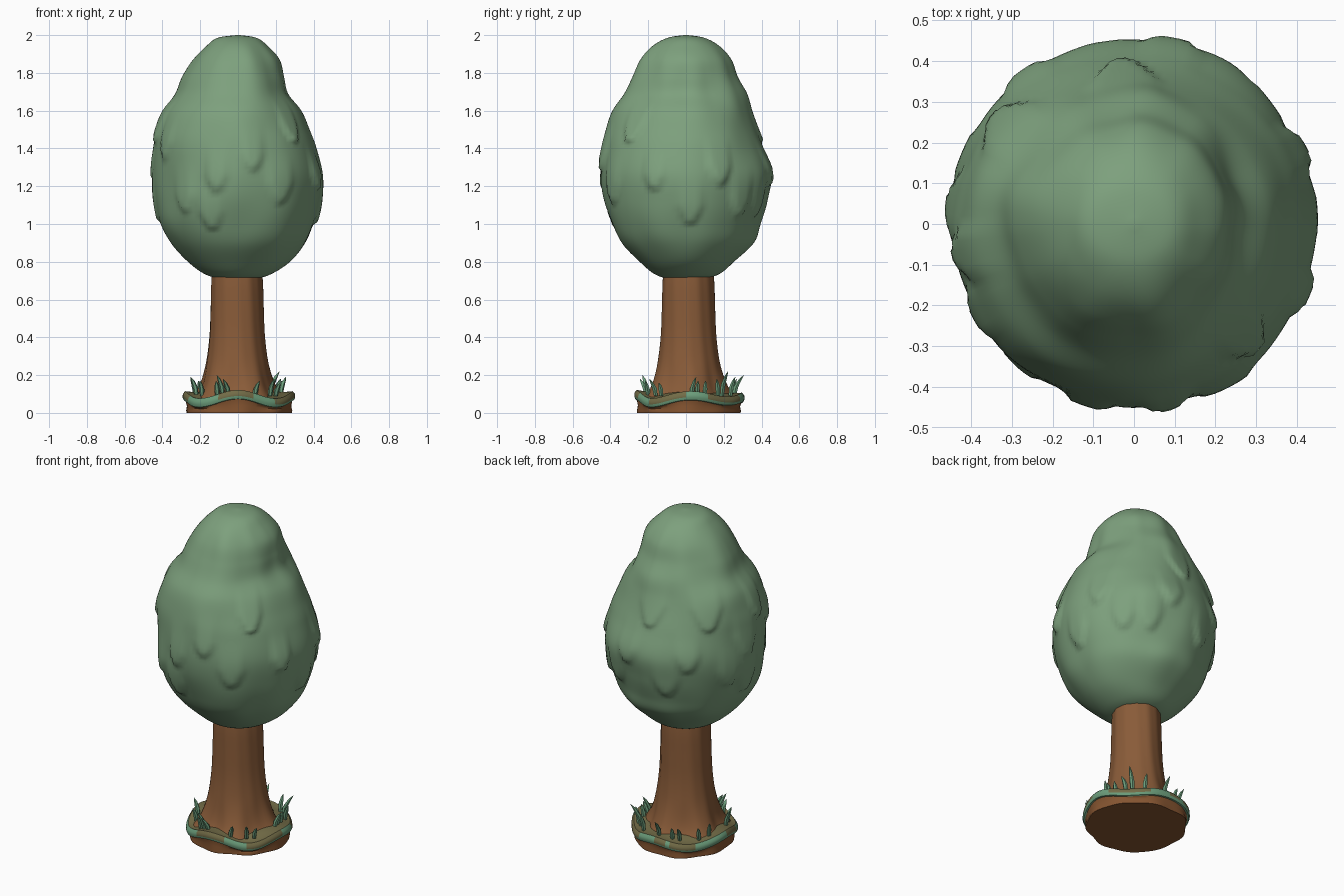
import bpy, bmesh, math, random
from mathutils import Vector, noise

if "Cube" in bpy.data.objects:
    bpy.data.objects.remove(bpy.data.objects["Cube"])

random.seed(4)


def material(name, color):
    m = bpy.data.materials.new(name)
    m.diffuse_color = (*color, 1)
    m.use_nodes = True
    m.node_tree.nodes["Principled BSDF"].inputs["Base Color"].default_value = m.diffuse_color
    return m


LEAF = material("leaf green", (0.205, 0.352, 0.205))
BARK = material("bark brown", (0.25, 0.105, 0.04))
DIRT = material("dirt brown", (0.235, 0.09, 0.03))
MOSS = material("olive ground", (0.17, 0.15, 0.063))
GRASS = material("grass green", (0.15, 0.34, 0.20))


def spline(rows, t):
    """Catmull-Rom through rows, t in 0..1."""
    n = len(rows) - 1
    i = min(int(t * n), n - 1)
    f = t * n - i
    p = [rows[max(0, min(n, i + k))] for k in (-1, 0, 1, 2)]
    return [0.5 * (2 * b + (c - a) * f + (2 * a - 5 * b + 4 * c - d) * f * f
                   + (3 * b - a - 3 * c + d) * f ** 3) for a, b, c, d in zip(*p)]


def loft(name, rings, mats, rule=None, angle=None):
    """Skin a list of equal rings, bottom to top, with closed ends."""
    bm = bmesh.new()
    loops = [[bm.verts.new(p) for p in ring] for ring in rings]
    n = len(loops[0])
    for k, (a, b) in enumerate(zip(loops, loops[1:])):
        for j in range(n):
            f = bm.faces.new((a[j], a[(j + 1) % n], b[(j + 1) % n], b[j]))
            f.material_index = rule(k, math.tau * j / n) if rule else 0
    bm.faces.new(loops[0][::-1])
    bm.faces.new(loops[-1]).material_index = len(mats) - 1
    me = bpy.data.meshes.new(name)
    bm.to_mesh(me)
    bm.free()
    ob = bpy.data.objects.new(name, me)
    bpy.context.collection.objects.link(ob)
    for m in mats:
        me.materials.append(m)
    for p in me.polygons:
        p.use_smooth = True
    if angle:
        me.set_sharp_from_angle(angle=math.radians(angle))
    return ob


def quadrant(a, left, right, front, back):
    """Blend four side radii around the axis."""
    c, s = math.cos(a), math.sin(a)
    return (right if c > 0 else left) * c * c + (back if s > 0 else front) * s * s


def smooth(x):
    x = max(0, min(1, x))
    return x * x * (3 - 2 * x)


# Crown: height, then radii to left, right, front, back
CROWN = [
    (0.710, .01, .01, .01, .01), (0.712, .10, .10, .10, .10),
    (0.737, .18, .18, .17, .18), (0.80, .265, .275, .245, .255),
    (0.90, .36, .36, .345, .36), (1.00, .42, .405, .40, .395),
    (1.12, .442, .437, .437, .433), (1.26, .45, .455, .452, .452),
    (1.40, .445, .42, .445, .41), (1.50, .43, .38, .425, .38),
    (1.60, .40, .335, .39, .35), (1.69, .335, .265, .33, .325),
    (1.78, .293, .243, .285, .275), (1.87, .235, .22, .24, .24),
    (1.94, .17, .16, .18, .18), (1.985, .11, .10, .10, .10),
    (2.0, .01, .01, .01, .01)]

# Drooping leaf clumps: azimuth, tip height, half width, length, thickness
D = math.radians
clumps = [(D(a), z, w, h, t) for a, z, w, h, t in [
    (-105, 1.16, .07, .32, .022), (-80, 1.27, .07, .30, .02),
    (-110, .96, .08, .28, .02), (-60, 1.10, .09, .3, .018),
    (-130, 1.05, .08, .3, .015), (-150, 1.33, .08, .3, .015),
    (-22, 1.17, .07, .28, .022), (3, .99, .08, .3, .02),
    (24, 1.20, .08, .3, .022), (-45, 1.42, .08, .28, .02),
    (42, 1.03, .08, .3, .018), (175, 1.0, .1, .4, .015)]]
for i in range(9):
    clumps.append((D(62 + i * 16), 1.05 + .17 * (i % 3) + random.uniform(-.04, .04),
                   random.uniform(.08, .11), random.uniform(.26, .34), .018))


def crown_radius(a, z, r):
    amp = smooth((z - .74) / .2) * smooth((2.0 - z) / .15)
    n = noise.noise(Vector((math.cos(a) * 2.0, math.sin(a) * 2.0, z * 3.5)))
    bump = 0
    for az, tip, w, h, t in clumps:
        v = z - tip
        if 0 < v < h:
            u = abs((a - az + math.pi) % math.tau - math.pi) * r
            half = w * min(1, v / (1.3 * w)) ** .6
            edge = smooth((1 - u / half) / .45) * smooth(v / .025)
            bump = max(bump, t * edge * (1 - smooth(v / h)))
    return r + amp * (n * .016 + bump - .003)


SEG, RINGS = 128, 110
rings = []
for k in range(RINGS + 1):
    z, *sides = spline(CROWN, k / RINGS)
    ring = []
    for j in range(SEG):
        a = math.tau * j / SEG
        r = crown_radius(a, z, max(.004, quadrant(a, *sides)))
        ring.append((r * math.cos(a), r * math.sin(a), z))
    rings.append(ring)
loft("crown", rings, [LEAF])

# Trunk with flared, slightly ridged foot
TRUNK = [(.08, .235), (.13, .203), (.2, .178), (.3, .158), (.42, .145),
         (.56, .140), (.68, .137), (.77, .13)]
rings = []
for k in range(29):
    z, r = spline(TRUNK, k / 28)
    flare = .015 + .05 * smooth((.3 - z) / .2)
    rings.append([(-.006 + q * math.cos(a), .012 + q * math.sin(a), z)
                  for a in (math.tau * j / 64 for j in range(64))
                  for q in [r * (1 + flare * math.sin(5 * a + .6) + .01 * math.sin(13 * a + z * 4))]])
loft("trunk", rings, [BARK], angle=50)


# Mound: irregular dirt side, wavy lip with grass patches, olive top
def rim(a, scale, dz, wave):
    r = quadrant(a, .292, .292, .264, .312) * (1 + .02 * math.sin(3 * a + 1) + .012 * math.sin(7 * a))
    r *= scale * (1 + (1 - wave) * .015 * math.sin(9 * a + 2))
    return (r * math.cos(a), r * math.sin(a),
            dz + wave * (.016 * math.cos(4 * a) + .007 * math.sin(3 * a)))


def mound_colour(band, a):
    patch = math.sin(5 * a + .8) + .6 * math.sin(11 * a)
    if band < 3:
        return 0
    if band == 3 or band == 4:
        return 1
    if band in (5, 6):
        return 1 if patch > .1 else 2
    return 2


PROFILE = [(.95, 0, 0), (.955, .012, 0), (.94, .03, .4), (.965, .05, 1), (.995, .052, 1),
           (1.015, .066, 1), (1.01, .084, 1), (.97, .098, 1), (.91, .096, 1),
           (.80, .10, .6), (.6, .115, 0), (.02, .12, 0)]
angles = [math.tau * j / 80 for j in range(80)]
loft("ground_mound", [[rim(a, *p) for a in angles] for p in PROFILE],
     [DIRT, GRASS, MOSS], mound_colour, 50)

# Grass blades: x, y, height
BLADES = [(-.11, -.20, .06), (-.08, -.205, .09), (-.05, -.21, .07), (.09, -.20, .06),
          (.17, -.16, .07), (.20, -.13, .05), (.225, .03, .08),
          (.22, .06, .06), (.215, .10, .06), (.17, .19, .11), (.20, .17, .07),
          (.12, .235, .08), (-.08, .245, .06), (-.12, .23, .07), (-.20, .16, .06),
          (-.225, .10, .08), (-.22, -.07, .08), (-.19, -.13, .06), (0, .255, .09)]
for i, (x, y, h) in enumerate(BLADES):
    d = Vector((x, y, 0)).normalized()
    side = Vector((-d.y, d.x, 0)) * random.uniform(-.35, .35)
    lean = (d * random.uniform(.2, .6) + side) * h
    rings = []
    for f, w in ((0, .011), (.45, .014), (.8, .009), (1, .001)):
        c = Vector((x, y, .09)) + lean * f * f + Vector((0, 0, (h + .02) * f))
        rings.append([c + Vector((w * math.cos(t), w * math.sin(t), 0))
                      for t in (math.tau * j / 6 for j in range(6))])
    loft(f"grass_blade_{i + 1}", rings, [GRASS], angle=50)
